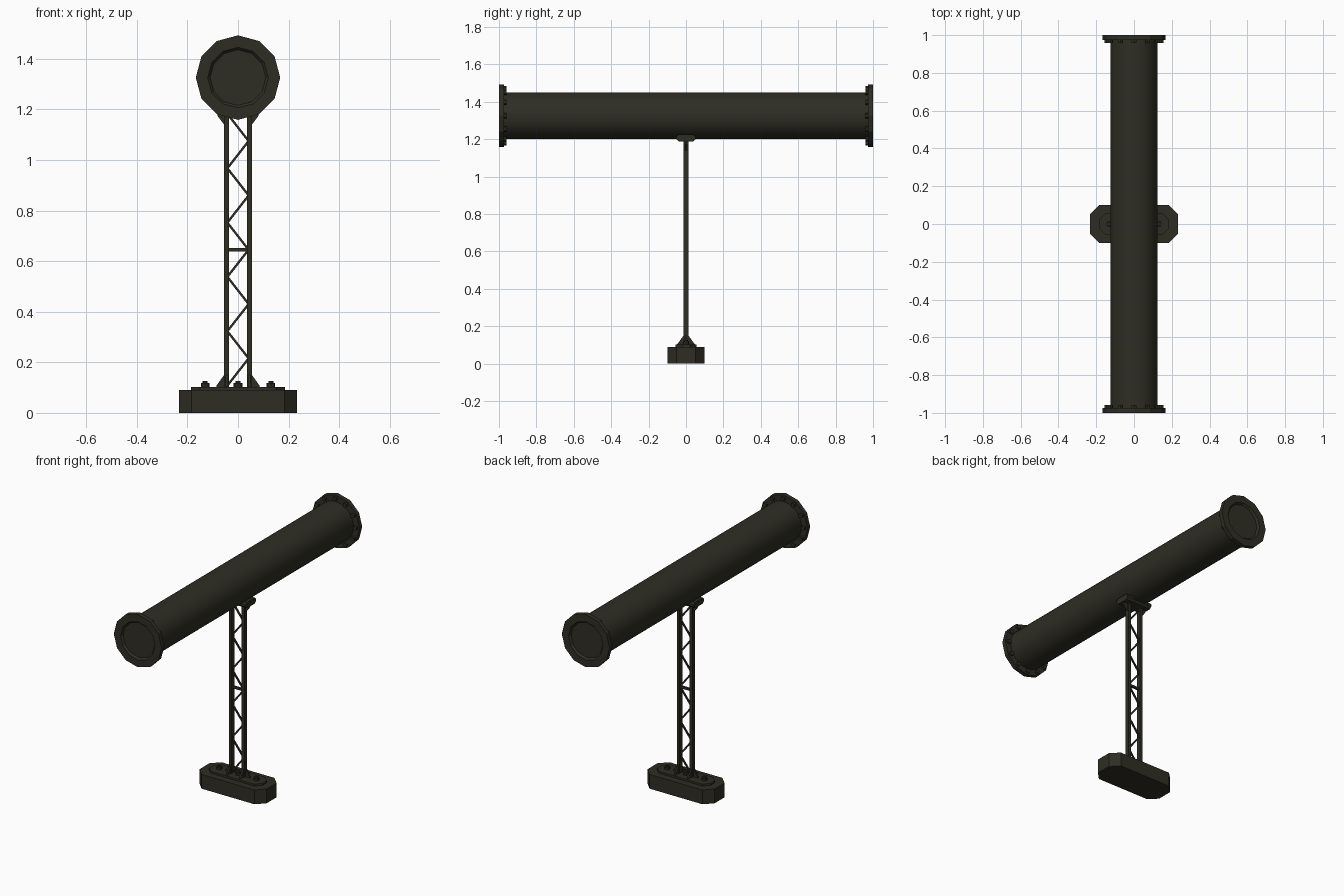
import bpy, bmesh, math
from mathutils import Vector, Matrix

if "Cube" in bpy.data.objects:
    bpy.data.objects.remove(bpy.data.objects["Cube"])

olive = bpy.data.materials.new("dark olive paint")
olive.diffuse_color = (0.028, 0.027, 0.0175, 1)
olive.use_nodes = True
olive.node_tree.nodes["Principled BSDF"].inputs["Base Color"].default_value = olive.diffuse_color


def finish(name, bm, smooth=False):
    bmesh.ops.recalc_face_normals(bm, faces=bm.faces)
    me = bpy.data.meshes.new(name)
    bm.to_mesh(me)
    bm.free()
    ob = bpy.data.objects.new(name, me)
    bpy.context.collection.objects.link(ob)
    me.materials.append(olive)
    if smooth:
        bpy.ops.object.select_all(action='DESELECT')
        ob.select_set(True)
        bpy.context.view_layer.objects.active = ob
        bpy.ops.object.shade_smooth_by_angle(angle=math.radians(35))
    return ob


def extrude(bm, pts, vec):
    """Closed prism from a planar outline."""
    f = bm.faces.new([bm.verts.new(p) for p in pts])
    r = bmesh.ops.extrude_face_region(bm, geom=[f], use_keep_orig=True)
    for v in r['geom']:
        if isinstance(v, bmesh.types.BMVert):
            v.co += Vector(vec)


def chamfered(bm, hx, hy, c, z0, z1):
    pts = [(hx, hy - c), (hx - c, hy), (c - hx, hy), (-hx, hy - c),
           (-hx, c - hy), (c - hx, -hy), (hx - c, -hy), (hx, c - hy)]
    extrude(bm, [(x, y, z0) for x, y in pts], (0, 0, z1 - z0))


def box(bm, centre, size, rot=Matrix()):
    m = Matrix.Translation(centre) @ rot @ Matrix.Diagonal((*size, 1))
    bmesh.ops.create_cube(bm, size=1, matrix=m)


def lathe(bm, profile, n, zc):
    """Revolve (radius, y) points about the tube axis, with capped ends."""
    rings = []
    for r, y in profile:
        rings.append([bm.verts.new((r * math.sin(2 * math.pi * i / n), y,
                                    zc + r * math.cos(2 * math.pi * i / n))) for i in range(n)])
    for a, b in zip(rings, rings[1:]):
        for i in range(n):
            j = (i + 1) % n
            bm.faces.new((a[i], a[j], b[j], b[i]))
    bm.faces.new(rings[0])
    bm.faces.new(rings[-1])


ZC, R = 1.326, 0.125

# main tube
bm = bmesh.new()
lathe(bm, [(R, -0.98), (R, 0.98)], 32, ZC)
finish("tube", bm, True)

# end flanges with recessed cap and a ring of bolts
for s, side in ((-1, "front"), (1, "back")):
    bm = bmesh.new()
    lathe(bm, [(0.11, s * 0.988), (0.12, s), (0.167, s), (0.167, s * 0.973), (0.12, s * 0.973)], 12, ZC)
    finish(side + "_flange", bm)
    bm = bmesh.new()
    for i in range(12):
        a = 2 * math.pi * (i + 0.0) / 12
        m = (Matrix.Translation((0.145 * math.sin(a), s * 0.967, ZC + 0.145 * math.cos(a)))
             @ Matrix.Rotation(math.pi / 2, 4, 'X'))
        bmesh.ops.create_cone(bm, cap_ends=True, segments=6, radius1=0.014, radius2=0.014, depth=0.016, matrix=m)
    finish(side + "_flange_bolts", bm)

# foot block and its mounting plate
bm = bmesh.new()
chamfered(bm, 0.234, 0.1, 0.05, 0, 0.09)
finish("foot_block", bm)
bm = bmesh.new()
chamfered(bm, 0.186, 0.057, 0.035, 0.088, 0.102)
finish("foot_plate", bm)

# foot bolts: washer nut plus stud
bm = bmesh.new()
for x in (-0.13, 0, 0.13):
    for r, h in ((0.017, 0.118), (0.010, 0.127)):
        bmesh.ops.create_cone(bm, cap_ends=True, segments=8, radius1=r, radius2=r, depth=h - 0.1,
                              matrix=Matrix.Translation((x, 0, (h + 0.1) / 2)))
finish("foot_bolts", bm)

# legs
for s, side in ((-1, "left"), (1, "right")):
    bm = bmesh.new()
    box(bm, (s * 0.045, 0, 0.65), (0.019, 0.027, 1.1))
    finish(side + "_leg", bm)

# zigzag lattice and middle rung
bm = bmesh.new()
pts = [Vector(((-1) ** (i + 1) * 0.042, 0, 0.108 + 0.1075 * i)) for i in range(6)]
pts2 = [Vector(((-1) ** i * 0.042, 0, 0.645 + 0.1075 * i)) for i in range(6)]
for chain in (pts, pts2):
    for a, b in zip(chain, chain[1:]):
        d = b - a
        box(bm, (a + b) / 2, (0.009, 0.009, d.length), d.to_track_quat('Z', 'Y').to_matrix().to_4x4())
box(bm, (0, 0, 0.645), (0.08, 0.014, 0.013))
finish("lattice_bracing", bm)

# triangular gussets at foot and head of each leg
bm = bmesh.new()
for s in (-1, 1):
    extrude(bm, [(s * 0.05, -0.005, 0.1), (s * 0.085, -0.005, 0.1), (s * 0.085, -0.005, 0.108),
                 (s * 0.055, -0.005, 0.15), (s * 0.05, -0.005, 0.15)], (0, 0.01, 0))
    extrude(bm, [(s * 0.05, -0.005, 1.195), (s * 0.085, -0.005, 1.195), (s * 0.081, -0.005, 1.175),
                 (s * 0.055, -0.005, 1.14), (s * 0.05, -0.005, 1.14)], (0, 0.01, 0))
    for t in (-1, 1):
        extrude(bm, [(s * 0.045 - 0.005, t * 0.01, 0.1), (s * 0.045 - 0.005, t * 0.05, 0.1),
                     (s * 0.045 - 0.005, t * 0.012, 0.152)], (0.01, 0, 0))
finish("leg_gussets", bm)

# saddle under the tube, profile in y-z
bm = bmesh.new()
prof = [(-0.05, 1.2), (-0.038, 1.188), (0.038, 1.188), (0.05, 1.2), (0.05, 1.214), (0.04, 1.225),
        (-0.04, 1.225), (-0.05, 1.214)]
extrude(bm, [(-0.09, y, z) for y, z in prof], (0.18, 0, 0))
finish("tube_saddle", bm)
